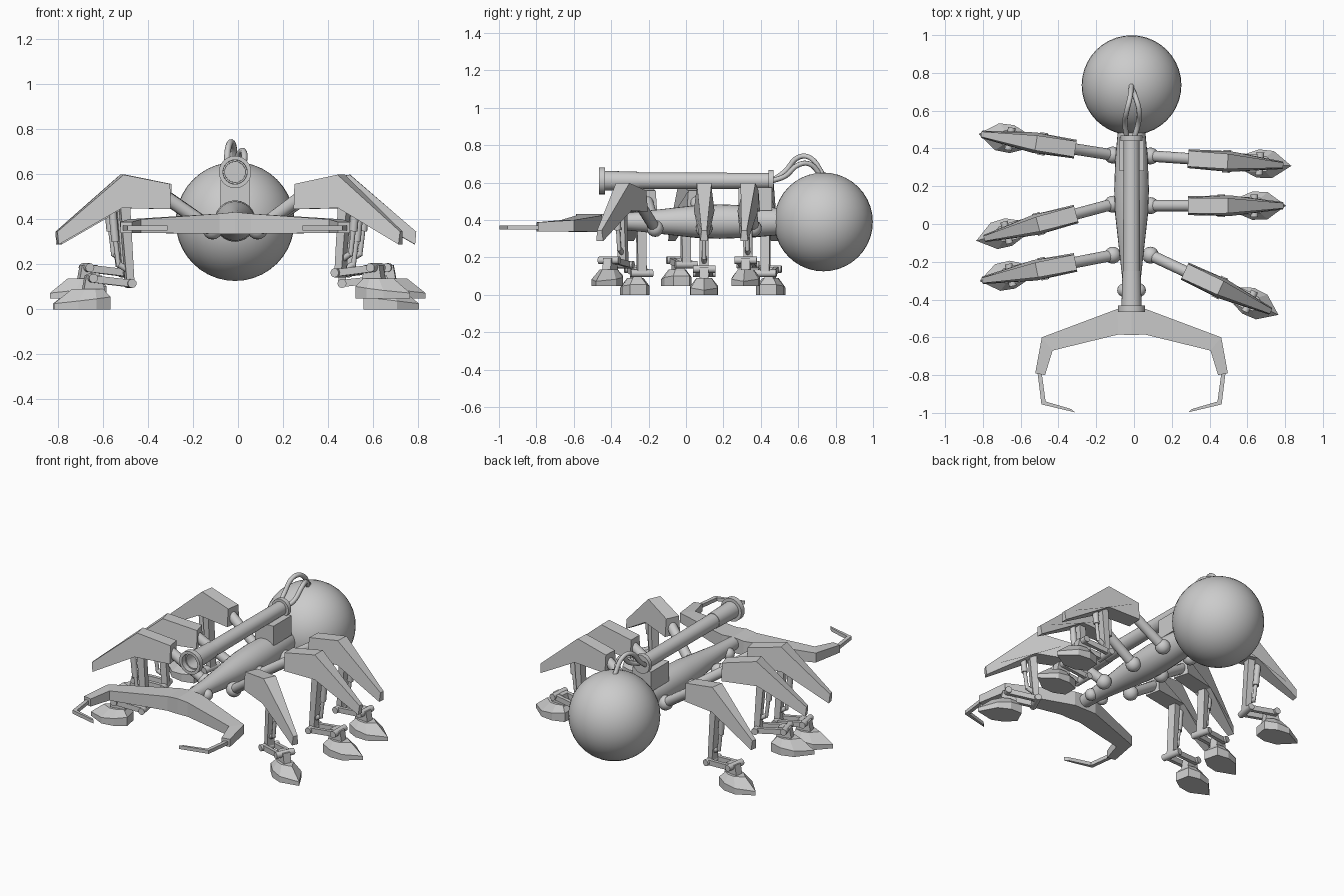
import bpy, bmesh, math
from mathutils import Vector, Matrix

if "Cube" in bpy.data.objects:
    bpy.data.objects.remove(bpy.data.objects["Cube"])

CX = -0.013  # body centre line
CENTRE = Matrix.Translation((CX, 0, 0))


def finish(name, bm, matrix, smooth):
    bmesh.ops.recalc_face_normals(bm, faces=bm.faces)
    mesh = bpy.data.meshes.new(name)
    bm.to_mesh(mesh)
    bm.free()
    if smooth:
        mesh.shade_smooth()
        mesh.set_sharp_from_angle(angle=math.radians(35))
    obj = bpy.data.objects.new(name, mesh)
    obj.matrix_world = matrix
    bpy.context.collection.objects.link(obj)
    return obj


def add_loft(bm, rings, start_cap=True):
    loops = [[bm.verts.new(p) for p in ring] for ring in rings]
    n = len(loops[0])
    for a, b in zip(loops, loops[1:]):
        for i in range(n):
            j = (i + 1) % n
            bm.faces.new((a[i], a[j], b[j], b[i]))
    if start_cap:
        bm.faces.new(loops[0])
    bm.faces.new(loops[-1])


def loft(name, rings, matrix=CENTRE, smooth=False, start_cap=True):
    bm = bmesh.new()
    add_loft(bm, rings, start_cap)
    return finish(name, bm, matrix, smooth)


def circle(y, r, z, n=24):
    steps = [math.tau * i / n for i in range(n)]
    return [(r * math.cos(t), y, z + r * math.sin(t)) for t in steps]


def lathe(name, profile, z):
    return loft(name, [circle(y, r, z) for y, r in profile], smooth=True)


def rods(name, segments, matrix, n=12):
    """Cylinders given as (start, end, start radius, end radius)."""
    bm = bmesh.new()
    for a, b, ra, rb in segments:
        a, b = Vector(a), Vector(b)
        q = (b - a).to_track_quat('Z', 'Y')
        ring = [Vector((math.cos(math.tau * i / n), math.sin(math.tau * i / n), 0))
                for i in range(n)]
        add_loft(bm, [[a + q @ (v * ra) for v in ring], [b + q @ (v * rb) for v in ring]])
    return finish(name, bm, matrix, True)


def ball(name, pos, r, matrix=CENTRE, segs=16):
    bm = bmesh.new()
    bmesh.ops.create_uvsphere(bm, u_segments=segs, v_segments=segs // 2, radius=r,
                              matrix=Matrix.Translation(pos))
    return finish(name, bm, matrix, True)


def beam(bm, a, b, wa, wb, v, half):
    """Flat bar in the leg plane from a to b (u, z), centred at v."""
    a, b = Vector(a), Vector(b)
    side = (b - a).normalized().orthogonal()
    pts = [a + side * wa, b + side * wb, b - side * wb, a - side * wa]
    add_loft(bm, [[(p.x, v + s * half, p.y) for p in pts] for s in (-1, 1)])


# Body, abdomen and head bulbs
lathe("body", [(-.45, .04), (-.3, .048), (-.1, .07), (.05, .087), (.18, .092),
               (.35, .086), (.52, .07)], .392)
ball("abdomen", (0, .735, .39), .264, segs=40)
for side, label in ((1, "left"), (-1, "right")):
    ball("eye_" + label, (side * .04, -.35, .375), .036)

# Hollow barrel on its mount
lathe("barrel", [(-.25, .048), (-.465, .054), (-.465, .072), (-.432, .072), (-.432, .046),
                 (.44, .042), (.44, .058), (.468, .058)], .61)
loft("barrel_mount", [[(x, y, z) for x, y in ((-.065, .28), (.065, .28), (.065, .46), (-.065, .46))]
                      for z in (.45, .575)])

# Cables from the barrel into the abdomen
paths = [[(-.025, .46, .61), (-.035, .53, .66), (-.025, .6, .735), (-.01, .66, .735), (0, .735, .64)],
         [(.015, .46, .61), (.035, .53, .635), (.04, .6, .695), (.025, .66, .7), (0, .72, .64)]]
for i, path in enumerate(paths):
    curve = bpy.data.curves.new("cable", 'CURVE')
    curve.dimensions = '3D'
    curve.bevel_depth = .014
    curve.bevel_resolution = 2
    curve.resolution_u = 5
    curve.use_fill_caps = True
    spline = curve.splines.new('BEZIER')
    spline.bezier_points.add(len(path) - 1)
    for point, co in zip(spline.bezier_points, path):
        point.co = co
        point.handle_left_type = point.handle_right_type = 'AUTO'
    cable = bpy.data.objects.new("cable_%d" % (i + 1), curve)
    cable.location.x = CX
    bpy.context.collection.objects.link(cable)


# Mirrored pincers: outer point, inner point, low z, high z
def pincer(name, sections, start_cap):
    rings = [[(*o, lo), (*o, hi), (*i, hi), (*i, lo)] for o, i, lo, hi in sections]
    obj = loft(name, rings, start_cap=start_cap)
    mirror = obj.modifiers.new("Mirror", 'MIRROR')
    mirror.use_clip = True


pincer("pincers", [((0, -.45), (0, -.588), .335, .432),
                   ((.075, -.45), (.07, -.585), .335, .425),
                   ((.475, -.6), (.418, -.67), .34, .4),
                   ((.51, -.79), (.458, -.8), .34, .388)], False)
pincer("pincer_tips", [((.498, -.785), (.476, -.785), .35, .372),
                       ((.477, -.955), (.455, -.94), .35, .372),
                       ((.3, -.997), (.318, -.98), .35, .372)], True)


# Legs, built along +x from the hip and turned into place
def leg(label, y, side, yaw, raised):
    angle = math.radians(yaw if side > 0 else 180 - yaw)
    hip = Matrix.Translation((CX + side * .1, y, 0)) @ Matrix.Rotation(angle, 4, 'Z')
    low = hip @ Matrix.Translation((.03, 0, .047) if raised else (0, 0, 0))

    ball(label + "_hip", (0, 0, .355), .045, hip)
    rods(label + "_upper_arm", [((0, 0, .355), (.23, 0, .51), .03, .03)], hip)

    # Tapered armour: u, z, half width
    profile = [(.2, .445, .05), (.2, .557, .042), (.41, .598, .04),
               (.705, .345, .014), (.7, .288, .02), (.42, .45, .055)]
    loft(label + "_armour", [[(u, s * w, z) for u, z, w in profile] for s in (-1, 1)], hip)

    # Shin with piston, then ankle links and pins
    bm = bmesh.new()
    beam(bm, (.4, .47), (.375, .12), .022, .017, 0, .024)
    for v in (-.036, .036):
        beam(bm, (.375, .115), (.55, .135), .016, .016, v, .011)
    beam(bm, (.54, .15), (.54, .07), .035, .05, 0, .024)
    finish(label + "_shin", bm, low, False)
    rods(label + "_piston", [((.455, 0, .46), (.44, 0, .3), .018, .018),
                             ((.44, 0, .31), (.425, 0, .19), .011, .011),
                             ((.425, 0, .2), (.375, 0, .17), .014, .014)], low)
    rods(label + "_pins", [((u, -.06, z), (u, .06, z), .02, .02)
                           for u, z in ((.375, .115), (.55, .138))], low)

    # Pointed foot: half outline mirrored across the leg
    half = [(.47, .045), (.54, .075), (.62, .072)]
    outline = half + [(.718, 0)] + [(u, -v) for u, v in reversed(half)]
    upper = [(.5 + (u - .47) * .55, v * .55, .09) for u, v in outline]
    band = [(u, v, .055 - (u - .47) * .12) for u, v in outline]
    loft(label + "_foot", [[(u, v, 0) for u, v in outline], band, upper], low)


for args in (("left_rear_leg", .36, 1, -4, True), ("left_middle_leg", .097, 1, 0, False),
             ("left_front_leg", -.165, 1, -25, True), ("right_rear_leg", .365, -1, 9, False),
             ("right_middle_leg", .105, -1, -15, True), ("right_front_leg", -.165, -1, -11, False)):
    leg(*args)
